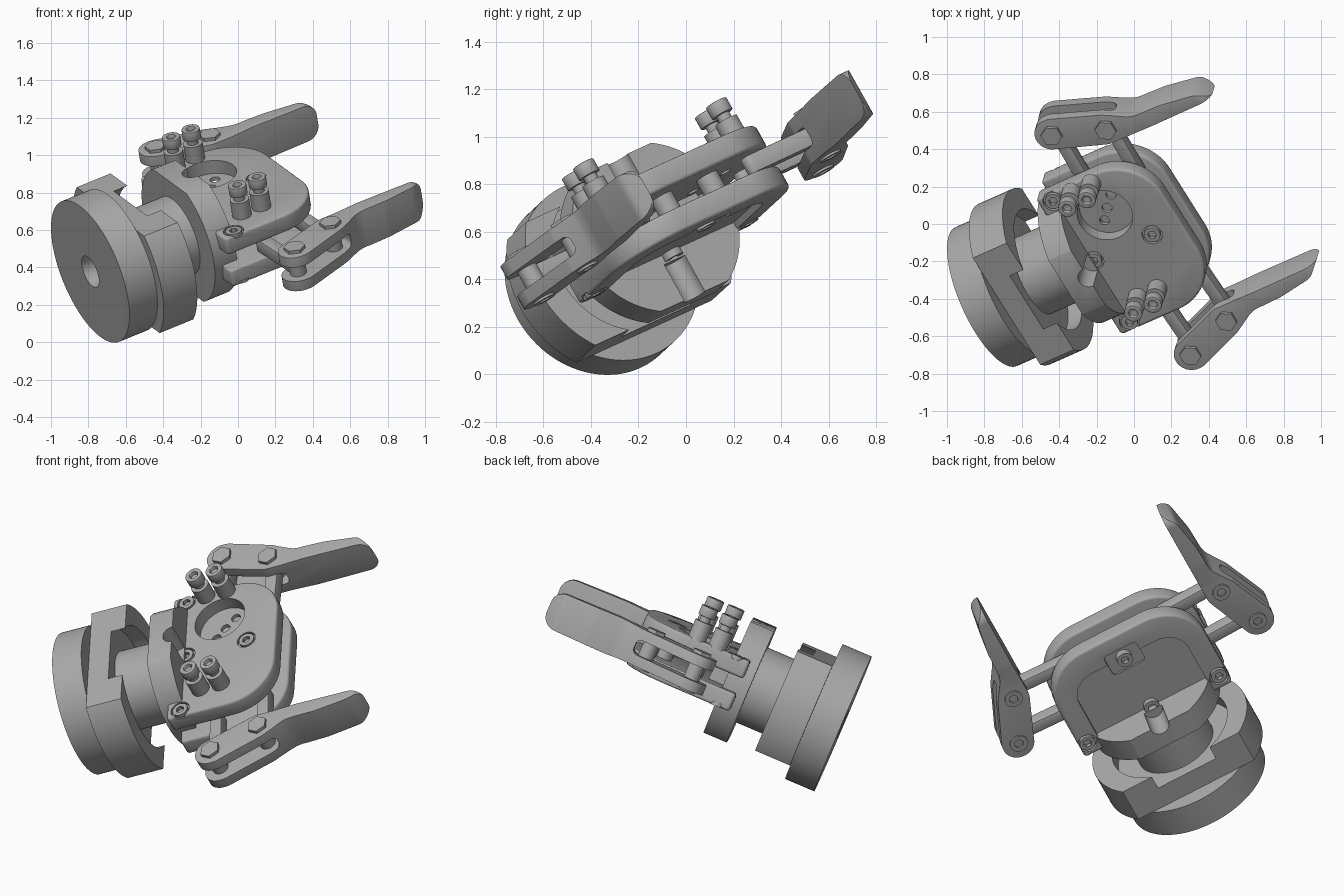
import bpy, bmesh, math
from mathutils import Matrix, Vector

old = bpy.data.objects.get("Cube")
if old:
    bpy.data.objects.remove(old, do_unlink=True)

# Tilted working frame: x along the tool axis, y across the fingers, z out of the plates
u = Vector((0.856, 0.38, 0.35)).normalized()
v = Vector((-0.5, 0.78, 0.357))
v = (v - u * v.dot(u)).normalized()
w = u.cross(v)
FRAME = Matrix.Translation((-0.79, -0.388, 0.378)) @ Matrix((u, v, w)).transposed().to_4x4()

mat = bpy.data.materials.new("machined grey")
mat.use_nodes = True
GREY = (0.4, 0.4, 0.4, 1)
mat.diffuse_color = GREY
mat.node_tree.nodes["Principled BSDF"].inputs["Base Color"].default_value = GREY
parts = []


def make(name, bm):
    bmesh.ops.recalc_face_normals(bm, faces=bm.faces)
    me = bpy.data.meshes.new(name)
    bm.to_mesh(me)
    bm.free()
    me.materials.append(mat)
    ob = bpy.data.objects.new(name, me)
    bpy.context.scene.collection.objects.link(ob)
    ob.matrix_world = FRAME
    parts.append(ob)
    return ob


def bake(ob):
    bpy.context.view_layer.update()
    dg = bpy.context.evaluated_depsgraph_get()
    me = bpy.data.meshes.new_from_object(ob.evaluated_get(dg))
    ob.modifiers.clear()
    ob.data = me


def cut(ob, *tools, op="DIFFERENCE"):
    for t in tools:
        m = ob.modifiers.new("cut", "BOOLEAN")
        m.operation, m.object, m.solver = op, t, "EXACT"
    bake(ob)
    for t in tools:
        parts.remove(t)
        bpy.data.objects.remove(t, do_unlink=True)
    return ob


def bevel(ob, width, segments=3):
    m = ob.modifiers.new("bevel", "BEVEL")
    m.width, m.segments, m.limit_method = width, segments, "ANGLE"
    m.angle_limit = math.radians(40)
    bake(ob)
    return ob


def rounded(corners, steps=8):
    """Polygon from (x, y, radius) corners with filleted corners."""
    out, n = [], len(corners)
    for i, (x, y, r) in enumerate(corners):
        p = Vector((x, y))
        d1 = (Vector(corners[i - 1][:2]) - p).normalized()
        d2 = (Vector(corners[(i + 1) % n][:2]) - p).normalized()
        if r == 0:
            out.append(p)
            continue
        half = d1.angle(d2) / 2
        c = p + (d1 + d2).normalized() * r / math.sin(half)
        t = r / math.tan(half)
        s, e = p + d1 * t - c, p + d2 * t - c
        out += [c + s.lerp(e, k / steps).normalized() * r for k in range(steps + 1)]
    return out


def prism(name, pts, lo, hi, upright=False):
    """Extrude an outline along z, or along y when upright (outline in x, z)."""
    bm = bmesh.new()
    place = (lambda p, h: (p[0], h, p[1])) if upright else (lambda p, h: (p[0], p[1], h))
    f = bm.faces.new([bm.verts.new(place(p, lo)) for p in pts])
    ext = bmesh.ops.extrude_face_region(bm, geom=[f])
    step = Vector(place((0, 0), hi - lo))
    bmesh.ops.translate(bm, vec=step, verts=[g for g in ext["geom"] if isinstance(g, bmesh.types.BMVert)])
    return make(name, bm)


def box(name, x0, x1, y0, y1, z0, z1):
    return prism(name, [(x0, y0), (x1, y0), (x1, y1), (x0, y1)], z0, z1)


def cyl(name, p0, p1, r, sides=48):
    p0, p1 = Vector(p0), Vector(p1)
    bm = bmesh.new()
    m = Matrix.Translation((p0 + p1) / 2) @ (p1 - p0).to_track_quat("Z", "Y").to_matrix().to_4x4()
    bmesh.ops.create_cone(bm, cap_ends=True, segments=sides, radius1=r, radius2=r,
                          depth=(p1 - p0).length, matrix=m)
    return make(name, bm)


def post(name, x, y, z0, z1, r, sides=32):
    return cyl(name, (x, y, z0), (x, y, z1), r, sides)


def socket_screw(name, x, y, z0, z1, r):
    """Cap screw whose top at z1 has a hexagonal socket."""
    d = math.copysign(0.025, z1 - z0)
    return cut(post(name, x, y, z0, z1, r), post("tool", x, y, z1 - d, z1 + d, r * 0.55, 6))


# Mounting disc with its centre hole
cut(cyl("mounting_disc", (0, 0, 0), (0.175, 0, 0), 0.406, 96),
    cyl("tool", (-0.1, 0, 0), (0.15, 0, 0), 0.09))

# Coupling block: round ends, flat top and bottom, and a counterbore
block = cyl("coupling_block", (0.175, 0, 0), (0.385, 0, 0), 0.47, 96)
cut(block, box("tool", 0, 1, -1, 1, -0.3, 0.3), op="INTERSECT")
cut(block, cyl("tool", (0.3, 0, 0), (0.6, 0, 0), 0.35, 96))
cyl("neck", (0.25, 0, 0), (0.56, 0, 0), 0.225, 64)

# Collar with flats and a screw access groove above and below
collar = cyl("collar", (0.55, 0, 0), (0.69, 0, 0), 0.38, 96)
cut(collar, box("tool", 0, 1, -1, 1, -0.335, 0.335), op="INTERSECT")
cut(collar, *[post("tool", 0.69, 0, s * 0.16, s * 0.5, 0.055) for s in (1, -1)])

# Two body plates
OUTLINE = rounded([(0.6, -0.46, 0.02), (1.235, -0.46, 0.27), (1.235, 0.46, 0.27), (0.6, 0.46, 0.02)], 14)
SCREWS = [(0.68, -0.41), (0.68, 0.41), (0.695, 0), (1.06, 0)]
for s, name in ((1, "top_plate"), (-1, "bottom_plate")):
    lo, hi = sorted((s * 0.047, s * 0.15))
    plate = bevel(prism(name, OUTLINE, lo, hi), 0.015)
    if s > 0:
        cut(plate, post("tool", 0.89, 0.215, 0.07, 0.3, 0.15, 64))
        cut(plate, *[post("tool", 0.89 + dx, 0.215 + dy, 0, 0.3, 0.027)
                     for dx, dy in ((0, 0), (-0.05, -0.06), (0.06, 0.06))])
    else:
        recess = rounded([(0.55, -0.34, 0.02), (1.08, -0.34, 0.14), (1.08, 0.34, 0.14), (0.55, 0.34, 0.02)])
        notch = rounded([(0.98, -0.1, 0.02), (1.14, -0.1, 0.02), (1.14, 0.1, 0.02), (0.98, 0.1, 0.02)])
        cut(plate, prism("tool", recess, -0.3, -0.12), prism("tool", notch, -0.3, -0.11))
    for x, y in SCREWS:
        if y or s > 0:
            cut(plate, post("tool", x, y, s * 0.13, s * 0.3, 0.055))
        socket_screw("plate_screw", x, y, s * 0.1, s * 0.152, 0.044)

# Spacers between the plates
box("rear_spacer", 0.6, 0.78, -0.2, 0.2, -0.055, 0.055)
for y in (-0.12, 0.12):
    post("plate_spacer", 1.06, y, -0.055, 0.055, 0.05)

# Tall adjusting screws on bosses
for y in (-0.295, 0.415):
    for x in (0.8, 0.922):
        post("screw_boss", x, y, 0.14, 0.25, 0.052)
        post("screw_neck", x, y, 0.24, 0.3, 0.03)
        bevel(socket_screw("adjusting_screw", x, y, 0.28, 0.338, 0.049), 0.004, 2)

# Fingers with forked roots, pins and parallel link bars
PIVOTS = [(0.86, 0.745), (1.14, 0.648)]
for s, side in ((1, "left"), (-1, "right")):
    shape = [(0.767, 0.685, 0.088), (0.767, 0.838, 0.088), (0.885, 0.838, 0.1), (1.16, 0.735, 0.1),
             (1.3, 0.655, 0.15), (1.48, 0.65, 0.2), (1.68, 0.62, 0.08), (1.745, 0.56, 0),
             (1.115, 0.56, 0.1)]
    finger = prism(side + "_finger", rounded([(x, y * s, r) for x, y, r in shape]), -0.15, 0.15)
    profile = rounded([(0.7, -0.103, 0), (1.22, -0.103, 0.3), (1.36, -0.11, 0.3), (1.745, -0.105, 0.075),
                       (1.745, 0.105, 0.075), (1.36, 0.11, 0.3), (1.22, 0.103, 0.3), (0.7, 0.103, 0)])
    cut(finger, prism("tool", profile, -1, 1, True), op="INTERSECT")
    bevel(finger, 0.02, 4)
    slot = rounded([(0.6, -0.043, 0), (1.22, -0.043, 0.03), (1.22, 0.043, 0.03), (0.6, 0.043, 0)])
    cut(finger, prism("tool", slot, -1, 1, True))
    for x, y in PIVOTS:
        y *= s
        post(side + "_pivot_pin", x, y, -0.1, 0.1, 0.045)
        post(side + "_pivot_washer", x, y, 0.1, 0.109, 0.05)
        post(side + "_pivot_head", x, y, 0.1, 0.122, 0.058, 6)
        socket_screw(side + "_pivot_nut", x, y, -0.09, -0.113, 0.05)
        # Link bar running in between the plates
        inner = y - s * 0.38
        bar = rounded([(x - 0.035, y + s * 0.04, 0.033), (x + 0.035, y + s * 0.04, 0.033),
                       (x + 0.02, inner, 0.033), (x - 0.05, inner, 0.033)])
        bevel(prism(side + "_link_bar", bar, -0.04, 0.04), 0.006, 2)

# Smooth round surfaces, keep machined edges sharp
bpy.ops.object.select_all(action="DESELECT")
for ob in parts:
    ob.select_set(True)
bpy.context.view_layer.objects.active = parts[0]
bpy.ops.object.shade_smooth_by_angle(angle=math.radians(35))
